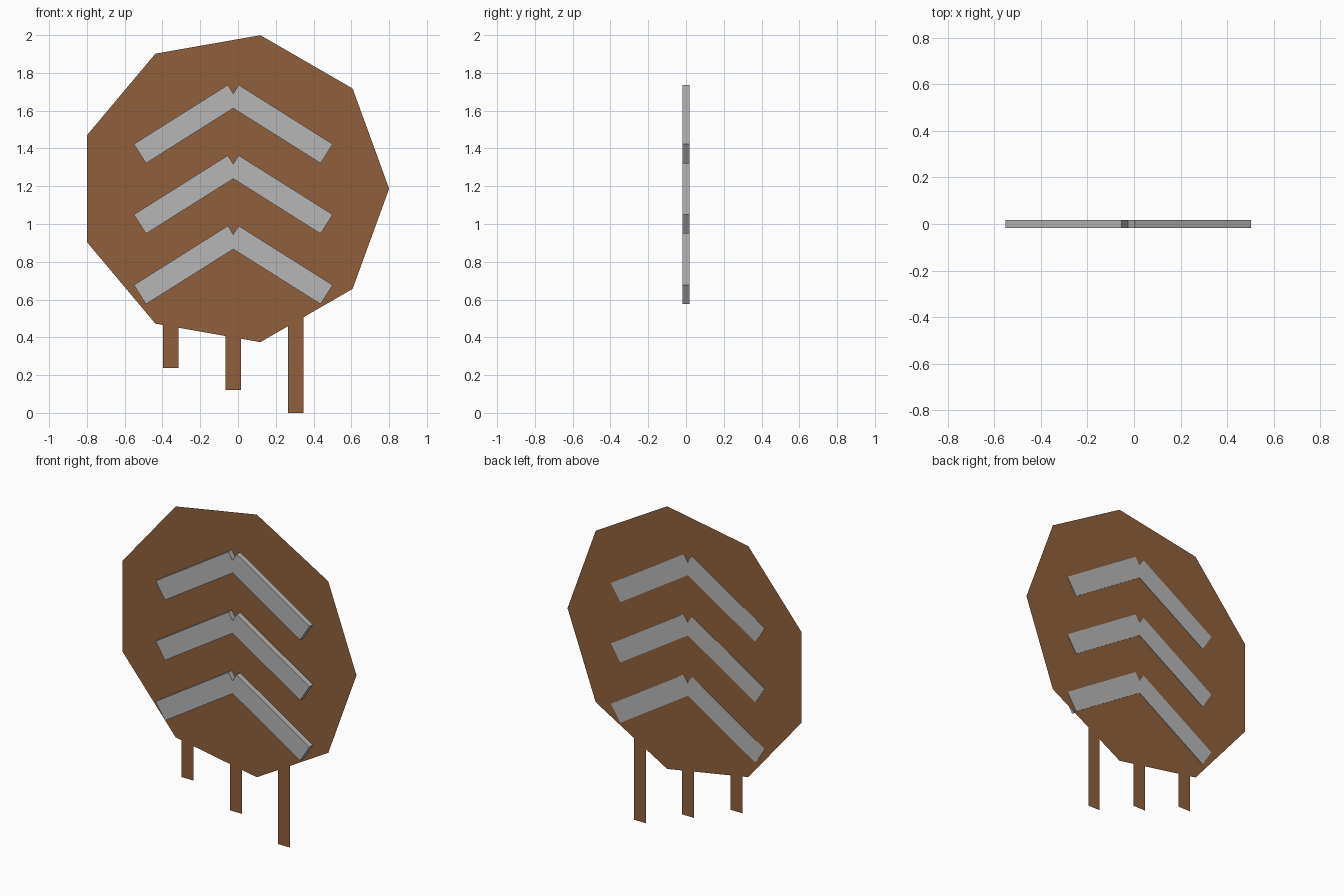
import bpy, math
from mathutils import Matrix

if "Cube" in bpy.data.objects:
    bpy.data.objects.remove(bpy.data.objects["Cube"])

CX, CZ, R = -0.025, 1.187, 0.825   # nine-sided board
BOARD_Y = 0.0155                   # paper-thin board sits near the back of the bars
BAR_T = 0.036


def material(name, color):
    m = bpy.data.materials.new(name)
    m.diffuse_color = (*color, 1)
    m.use_nodes = True
    m.node_tree.nodes["Principled BSDF"].inputs["Base Color"].default_value = m.diffuse_color
    return m


brown = material("brown_wood", (0.28, 0.115, 0.045))
grey = material("grey_metal", (0.47, 0.47, 0.47))


def mesh_object(name, verts, faces, mat):
    me = bpy.data.meshes.new(name)
    me.from_pydata(verts, [], faces)
    me.materials.append(mat)
    ob = bpy.data.objects.new(name, me)
    bpy.context.collection.objects.link(ob)
    return ob


# Flat nine-sided board
ring = [(CX + R * math.cos(math.radians(40 * i)), CZ + R * math.sin(math.radians(40 * i)))
        for i in range(9)]
mesh_object("board", [(x, BOARD_Y, z) for x, z in ring], [tuple(range(9))], brown)


def board_bottom(x):
    """Height of the board's lower edge at x."""
    for (x0, z0), (x1, z1) in zip(ring[5:], ring[6:] + ring[:1]):
        if x0 <= x <= x1:
            return z0 + (z1 - z0) * (x - x0) / (x1 - x0)
    return CZ


# Three flat legs of different lengths, meeting the board's lower edge
for name, x, z in (("left_leg", -0.355, 0.238), ("middle_leg", -0.026, 0.121),
                   ("right_leg", 0.305, 0.0)):
    a, b = x - 0.041, x + 0.041
    tops = [(t, BOARD_Y, board_bottom(t))
            for t in [b] + [p[0] for p in ring[5:] if a < p[0] < b] + [a]]
    verts = [(a, BOARD_Y, z), (b, BOARD_Y, z)] + tops
    mesh_object(name, verts, [tuple(range(len(verts)))], brown)

# Three chevrons, each made of two tilted bars
for row, z in enumerate((1.529, 1.156, 0.783)):
    for side, label in ((-1, "left"), (1, "right")):
        bpy.ops.mesh.primitive_cube_add(size=1)
        bar = bpy.context.object
        bar.name = f"{label}_bar_{row + 1}"
        bar.data.transform(Matrix.Translation((CX + side * 0.2455, 0, z))
                           @ Matrix.Rotation(math.radians(side * 32.2), 4, 'Y')
                           @ Matrix.Diagonal((0.588, BAR_T, 0.12, 1)))
        bar.data.materials.append(grey)
